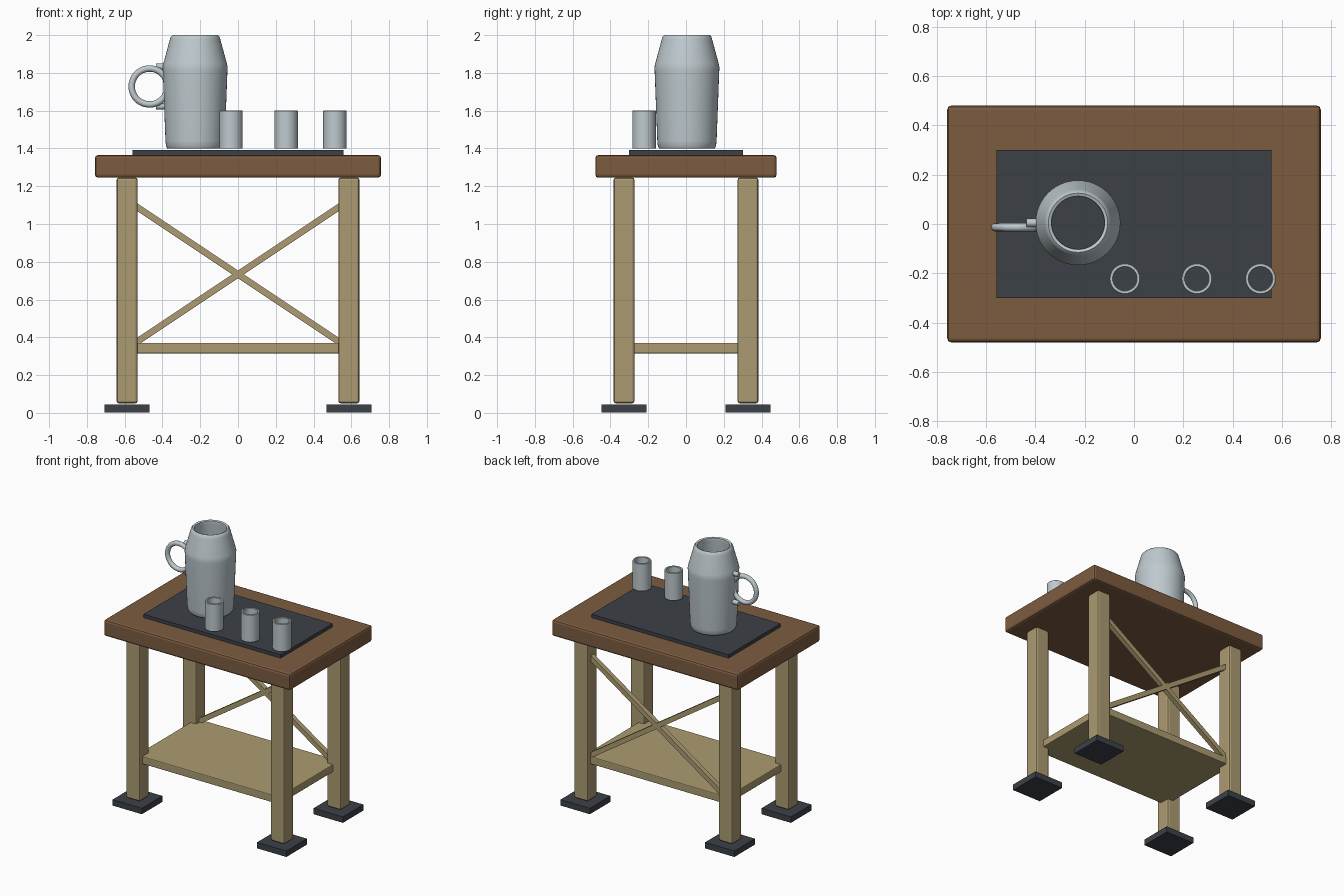
import bpy
import bmesh
import math

cube = bpy.data.objects.get("Cube")
if cube:
    bpy.data.objects.remove(cube, do_unlink=True)


def material(name, color):
    mat = bpy.data.materials.new(name)
    mat.use_nodes = True
    mat.diffuse_color = (*color, 1)
    bsdf = next(n for n in mat.node_tree.nodes if n.type == 'BSDF_PRINCIPLED')
    bsdf.inputs["Base Color"].default_value = (*color, 1)
    return mat


BROWN = material("brown wood", (0.205, 0.107, 0.051))
TAN = material("pale wood", (0.413, 0.33, 0.165))
DARK = material("dark slate", (0.045, 0.053, 0.063))
METAL = material("pale metal", (0.52, 0.59, 0.62))


def finish(name, mat, smooth=False):
    obj = bpy.context.object
    obj.name = name
    obj.data.materials.append(mat)
    if smooth:
        bpy.ops.object.shade_smooth_by_angle(angle=math.radians(40))
    return obj


def box(name, mat, center, size, bevel=0, tilt=0):
    bpy.ops.mesh.primitive_cube_add(size=1, location=center, rotation=(0, tilt, 0))
    obj = finish(name, mat)
    obj.data.transform(((size[0], 0, 0, 0), (0, size[1], 0, 0),
                        (0, 0, size[2], 0), (0, 0, 0, 1)))
    if bevel:
        mod = obj.modifiers.new("soft edges", 'BEVEL')
        mod.width = bevel
        mod.segments = 2
    return obj


def lathe(name, mat, center, profile, steps=48):
    """Spin a closed (radius, height) profile around the vertical axis."""
    bm = bmesh.new()
    rings = [[bm.verts.new((r * math.cos(math.tau * i / steps),
                            r * math.sin(math.tau * i / steps), z))
              for i in range(steps)] for r, z in profile]
    for a, b in zip(rings, rings[1:] + rings[:1]):
        for i in range(steps):
            j = (i + 1) % steps
            bm.faces.new((a[i], a[j], b[j], b[i]))
    bmesh.ops.recalc_face_normals(bm, faces=bm.faces)
    mesh = bpy.data.meshes.new(name)
    bm.to_mesh(mesh)
    bm.free()
    obj = bpy.data.objects.new(name, mesh)
    obj.location = center
    bpy.context.collection.objects.link(obj)
    bpy.ops.object.select_all(action='DESELECT')
    obj.select_set(True)
    bpy.context.view_layer.objects.active = obj
    return finish(name, mat, True)


# Table top and mat
box("table_top", BROWN, (0, 0, 1.305), (1.515, 0.96, 0.12), 0.016)
box("table_mat", DARK, (0, 0, 1.378), (1.115, 0.602, 0.025))

# Legs with feet
for x, side in ((-0.587, "right"), (0.587, "left")):
    for y, end in ((-0.328, "front"), (0.328, "back")):
        box(f"{end}_{side}_leg", TAN, (x, y, 0.648), (0.111, 0.111, 1.196), 0.013)
        box(f"{end}_{side}_foot", DARK, (x, y, 0.023), (0.238, 0.238, 0.044))

# Shelf and crossed back braces
box("lower_shelf", TAN, (0, 0, 0.343), (1.16, 0.7, 0.056), 0.006)
for sign, name in ((1, "falling_brace"), (-1, "rising_brace")):
    box(name, TAN, (0, 0.326, 0.733), (1.36, 0.035, 0.035), 0, sign * 0.588)

# Pitcher: hollow body
lathe("pitcher_body", METAL, (-0.227, 0.005, 0),
      [(0.147, 1.4), (0.154, 1.412), (0.157, 1.44), (0.171, 1.81), (0.172, 1.83),
       (0.168, 1.85), (0.134, 1.975), (0.13, 1.99), (0.12, 2.0), (0.108, 1.995),
       (0.106, 1.975), (0.145, 1.82), (0.132, 1.4)])

# Pitcher handle and its two mounts
bpy.ops.mesh.primitive_torus_add(major_radius=0.095, minor_radius=0.017,
                                 major_segments=48, minor_segments=12,
                                 location=(-0.468, -0.013, 1.728),
                                 rotation=(math.pi / 2, 0, 0))
finish("pitcher_handle", METAL, True)
for z, name in ((1.832, "upper_mount"), (1.623, "lower_mount")):
    bpy.ops.mesh.primitive_cylinder_add(radius=0.017, depth=0.06, vertices=20,
                                        location=(-0.405, 0.005, z),
                                        rotation=(0, math.pi / 2, 0))
    finish("handle_" + name, METAL, True)

# Row of cups
for i, x in enumerate((-0.037, 0.255, 0.513)):
    lathe(f"cup_{i + 1}", METAL, (x, -0.222, 1.4),
          [(0.062, 0), (0.062, 0.198), (0.06, 0.2), (0.05, 0.2), (0.048, 0.198), (0.048, 0)], 32)
